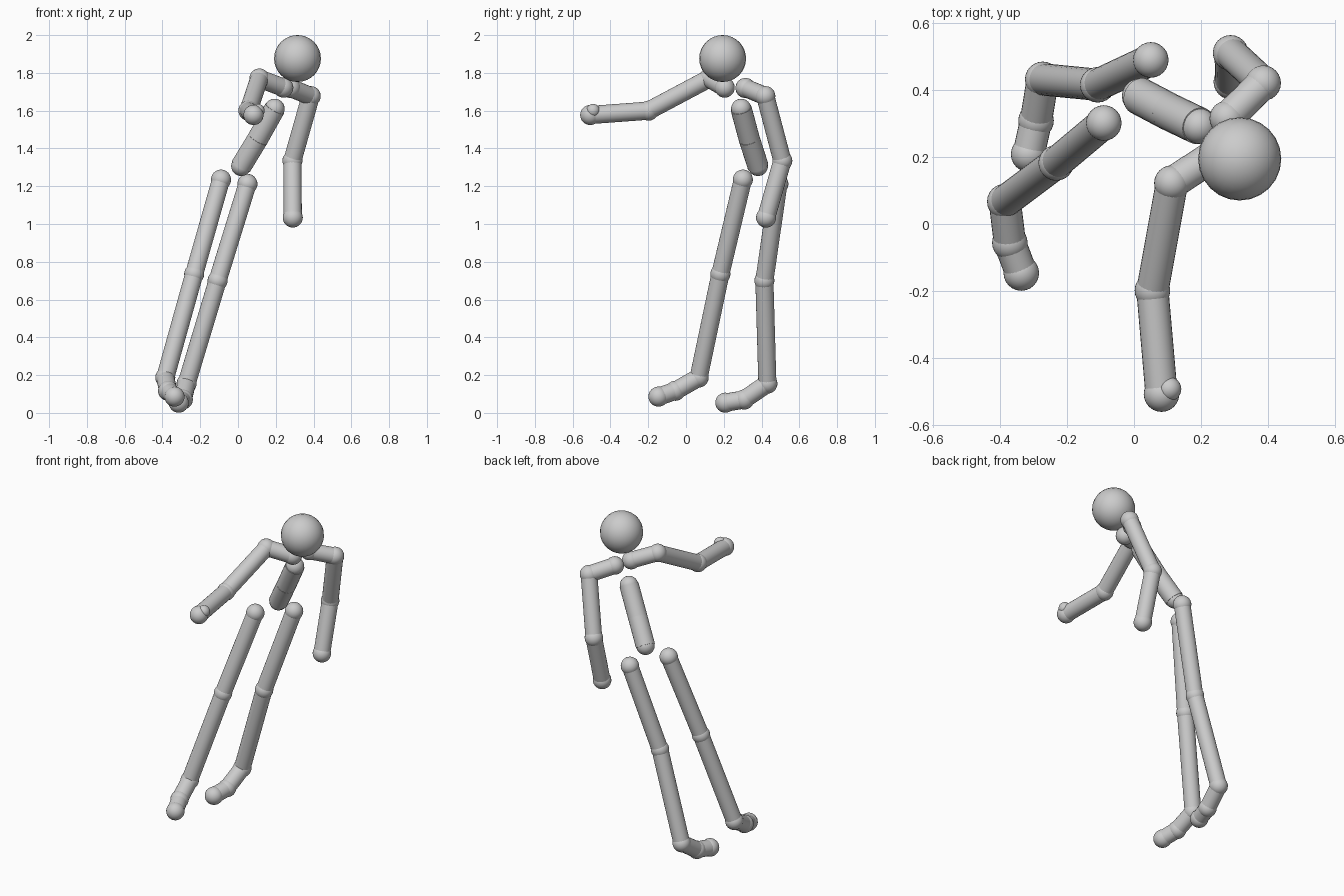
import bpy
from mathutils import Vector

if "Cube" in bpy.data.objects:
    bpy.data.objects.remove(bpy.data.objects["Cube"])

grey = bpy.data.materials.new("plain grey")
grey.diffuse_color = (0.6, 0.6, 0.6, 1)
grey.use_nodes = True
grey.node_tree.nodes["Principled BSDF"].inputs["Base Color"].default_value = grey.diffuse_color


def finish(name):
    ob = bpy.context.object
    ob.name = name
    ob.data.materials.append(grey)
    bpy.ops.object.shade_smooth_by_angle()


def ball(name, pos, r):
    bpy.ops.mesh.primitive_uv_sphere_add(segments=24, ring_count=16, radius=r, location=pos)
    finish(name)


def tube(name, a, b, r):
    a, b = Vector(a), Vector(b)
    d = b - a
    bpy.ops.mesh.primitive_cylinder_add(vertices=24, radius=r, depth=d.length, location=(a + b) / 2)
    bpy.context.object.rotation_mode = 'QUATERNION'
    bpy.context.object.rotation_quaternion = d.to_track_quat('Z', 'Y')
    finish(name)


def chain(name, points, bones, joint_r=0.053, bone_r=0.048):
    """Row of joint balls linked by tubes."""
    for i, p in enumerate(points):
        ball(f"{name}_joint_{i + 1}", p, joint_r)
    for bone, a, b in zip(bones, points, points[1:]):
        tube(f"{name}_{bone}", a, b, bone_r)


# head
ball("head", (0.315, 0.194, 1.876), 0.124)

# torso
chain("torso", [(0.194, 0.292, 1.61), (0.104, 0.335, 1.45), (0.017, 0.381, 1.307)],
      ["chest", "abdomen"], 0.053, 0.056)

# arms
arm = ["collar", "upper_arm", "forearm"]
chain("right_arm", [(0.24, 0.205, 1.722), (0.113, 0.122, 1.77),
                    (0.055, -0.198, 1.6), (0.082, -0.507, 1.577)], arm)
ball("right_thumb", (0.105, -0.492, 1.6), 0.036)
chain("left_arm", [(0.278, 0.315, 1.72), (0.385, 0.42, 1.677),
                   (0.288, 0.51, 1.335), (0.29, 0.424, 1.034)], arm)

# legs and feet
leg = ["thigh", "shin", "foot", "toes"]
chain("right_leg", [(-0.09, 0.301, 1.235), (-0.232, 0.182, 0.735), (-0.385, 0.067, 0.187),
                    (-0.37, -0.056, 0.117), (-0.336, -0.146, 0.086)], leg)
chain("left_leg", [(0.05, 0.489, 1.212), (-0.108, 0.415, 0.7), (-0.272, 0.431, 0.155),
                   (-0.292, 0.308, 0.071), (-0.314, 0.208, 0.054)], leg)
